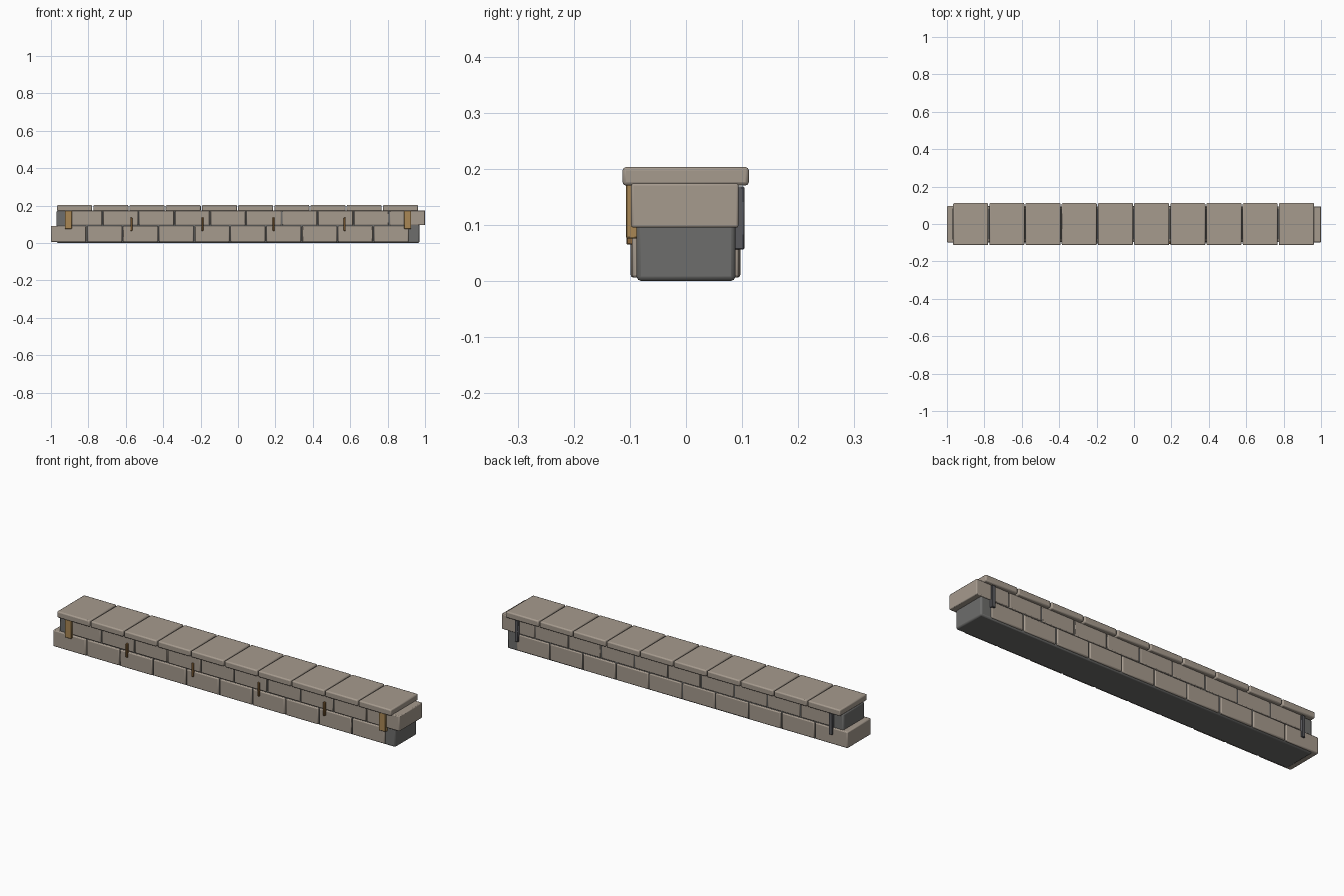
import bpy, random
from mathutils import Vector

if "Cube" in bpy.data.objects:
    bpy.data.objects.remove(bpy.data.objects["Cube"])

random.seed(4)


def material(name, r, g, b):
    m = bpy.data.materials.new(name)
    m.diffuse_color = (r, g, b, 1)
    m.use_nodes = True
    m.node_tree.nodes["Principled BSDF"].inputs["Base Color"].default_value = m.diffuse_color
    return m


stone = material("warm stone", 0.38, 0.325, 0.27)
mortar = material("dark grey mortar", 0.155, 0.155, 0.15)
wood = material("light wood", 0.40, 0.245, 0.09)
peg_wood = material("brown wood", 0.27, 0.14, 0.045)
metal = material("dark metal", 0.10, 0.10, 0.11)


def block(name, lo, hi, mat, bevel=0.005, segments=2):
    """Rounded box between two corners."""
    lo, hi = Vector(lo), Vector(hi)
    bpy.ops.mesh.primitive_cube_add(size=1, location=(lo + hi) / 2)
    ob = bpy.context.object
    ob.name = name
    ob.scale = hi - lo
    bpy.ops.object.transform_apply(location=False, rotation=False, scale=True)
    ob.data.materials.append(mat)
    mod = ob.modifiers.new("soft edges", "BEVEL")
    mod.width = bevel
    mod.segments = segments
    return ob


# Mortar core running through the wall
block("mortar_core", (-0.97, -0.088, 0), (0.97, 0.088, 0.174), mortar, 0.008)

# Two staggered courses and the row of capping slabs
GAP = 0.003
STEP = 0.1915
for i in range(10):
    x = -1.0 + i * STEP
    j = random.uniform(0, 0.003)
    start = x if i == 0 else x + GAP
    block("lower_brick", (start, -0.099 + j, 0.006),
          (x + STEP - GAP, 0.097 - j, 0.091), stone)

    x = 1.0 - (i + 1) * STEP
    j = random.uniform(0, 0.003)
    end = x + STEP if i == 0 else x + STEP - GAP
    block("upper_brick", (x + GAP, -0.098 + j, 0.095),
          (end, 0.094 - j, 0.174), stone, 0.004)

    x = -0.97 + i * 0.1935
    block("cap_slab", (x + GAP, -0.113, 0.170),
          (x + 0.1935 - GAP, 0.112, 0.203), stone, 0.006)

# Wooden boards on the front and metal straps on the back, near each end
for side in (-1, 1):
    x = 0.907 * side
    block("front_board", (x - 0.019, -0.107, 0.076), (x + 0.019, -0.085, 0.173),
          wood, 0.002, 1)
    block("back_strap", (x - 0.010, 0.084, 0.056), (x + 0.010, 0.104, 0.168),
          metal, 0.002, 1)

# Thin wooden pegs spaced along the front
for x in (-0.57, -0.19, 0.19, 0.57):
    block("front_peg", (x - 0.005, -0.106, 0.065), (x + 0.005, -0.09, 0.136),
          peg_wood, 0.0015, 1)

# Smooth the rounded edges only
bpy.ops.object.select_all(action="SELECT")
bpy.ops.object.shade_smooth_by_angle()
